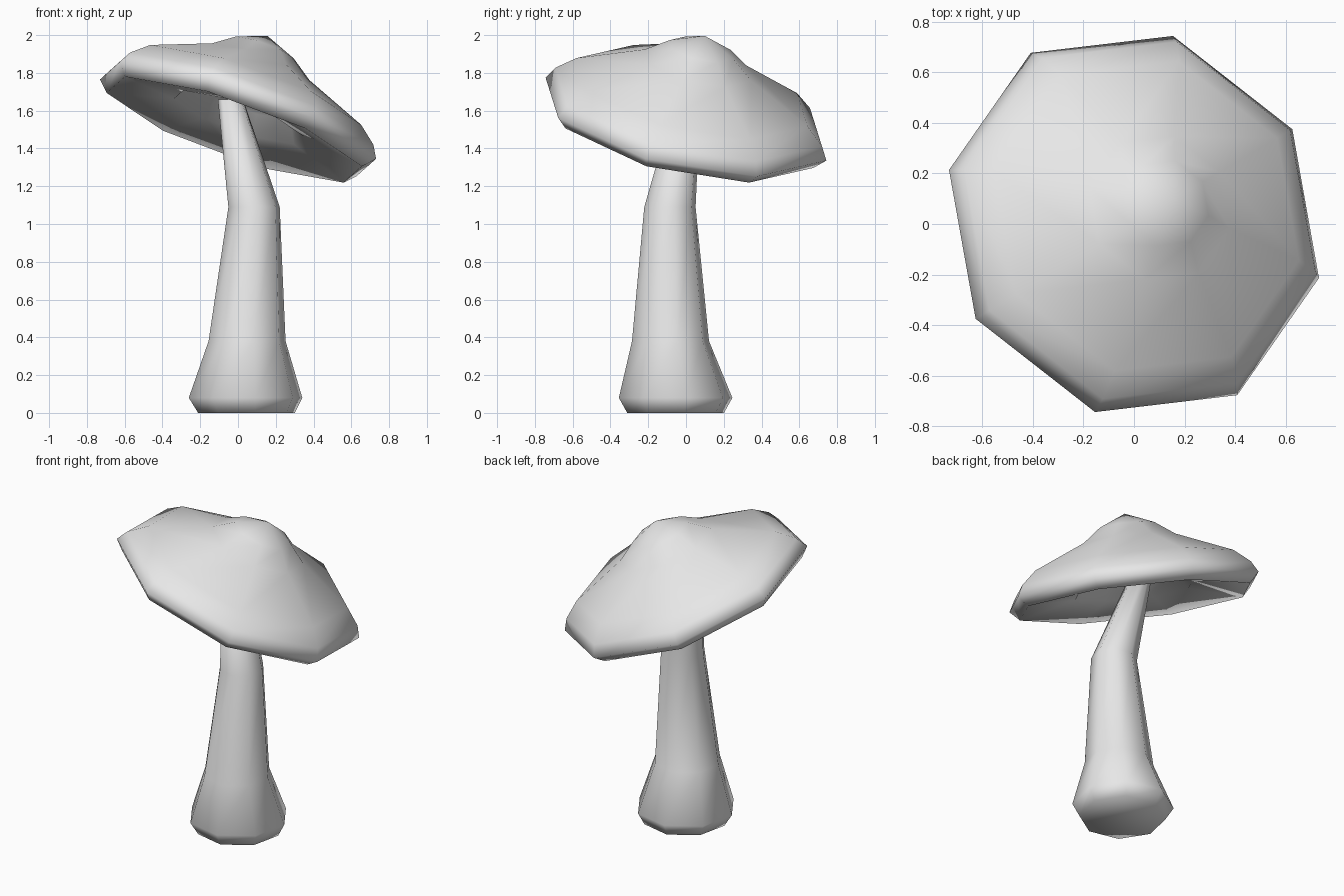
import bpy, bmesh, math
from mathutils import Matrix, Vector

SIDES = 8

cube = bpy.data.objects.get("Cube")
if cube:
    bpy.data.objects.remove(cube, do_unlink=True)

mat = bpy.data.materials.new("plain grey")
mat.use_nodes = True
grey = (0.8, 0.8, 0.8, 1)
mat.diffuse_color = grey
mat.node_tree.nodes["Principled BSDF"].inputs["Base Color"].default_value = grey


def loft(name, rings, turn, matrix=Matrix()):
    """Skin octagonal rings given as (x, y, z, radius); zero radius is a point."""
    bm = bmesh.new()
    loops = []
    for x, y, z, r in rings:
        if r == 0:
            loops.append([bm.verts.new((x, y, z))] * SIDES)
            continue
        angles = [math.radians(turn) + math.tau * i / SIDES for i in range(SIDES)]
        loops.append([bm.verts.new((x + r * math.cos(a), y + r * math.sin(a), z))
                      for a in angles])
    for low, high in zip(loops, loops[1:]):
        for i in range(SIDES):
            j = (i + 1) % SIDES
            corners = dict.fromkeys((low[i], low[j], high[j], high[i]))
            bm.faces.new(list(corners))
    for end in (loops[0], loops[-1]):
        if len(set(end)) == SIDES:
            bm.faces.new(end)
    bmesh.ops.recalc_face_normals(bm, faces=bm.faces)
    bm.transform(matrix)
    mesh = bpy.data.meshes.new(name)
    bm.to_mesh(mesh)
    bm.free()
    mesh.materials.append(mat)
    obj = bpy.data.objects.new(name, mesh)
    bpy.context.collection.objects.link(obj)
    bpy.ops.object.select_all(action="DESELECT")
    obj.select_set(True)
    bpy.context.view_layer.objects.active = obj
    bpy.ops.object.shade_smooth_by_angle(angle=math.radians(80))
    return obj


# Stem: flared foot, taper, then a bend towards the cap
loft("stem", [
    (0.045, -0.055, 0.0, 0.26),
    (0.04, -0.055, 0.08, 0.305),
    (0.048, -0.082, 0.38, 0.207),
    (0.085, -0.085, 1.09, 0.138),
    (-0.04, 0.01, 1.66, 0.068),
], 10)

# Cap: hollow underside, rolled rim and pointed crown, tilted as a whole
profile = [(0, 0.14), (0.3, 0.12), (0.37, 0.01), (0.73, -0.06), (0.79, 0),
           (0.75, 0.07), (0.65, 0.155), (0.3, 0.31), (0.178, 0.4), (0, 0.478)]
up = Vector((0.352, 0.222, 1)).normalized()
tilt = Vector((0, 0, 1)).rotation_difference(up).to_matrix().to_4x4()
loft("cap", [(0, 0, h, r) for r, h in profile], -14,
     Matrix.Translation((0, 0, 1.555)) @ tilt)
